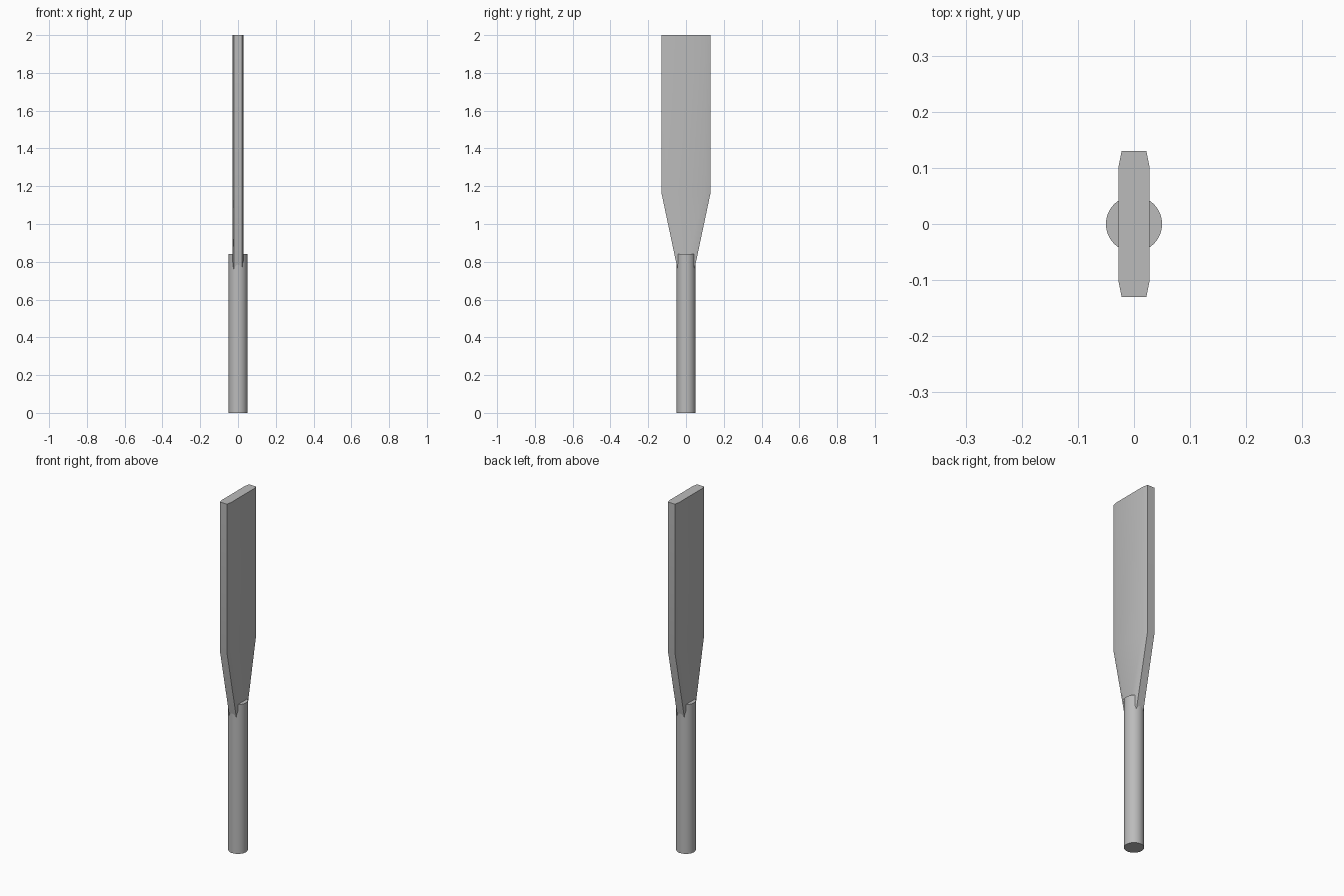
import bpy
import bmesh

cube = bpy.data.objects.get("Cube")
if cube:
    bpy.data.objects.remove(cube, do_unlink=True)

grey = bpy.data.materials.new("plain grey")
grey.use_nodes = True
colour = (0.5, 0.5, 0.5, 1)
grey.diffuse_color = colour
grey.node_tree.nodes["Principled BSDF"].inputs["Base Color"].default_value = colour


def finish(obj):
    """Apply the material and smooth shading with crisp edges."""
    obj.data.materials.append(grey)
    bpy.ops.object.select_all(action='DESELECT')
    obj.select_set(True)
    bpy.context.view_layer.objects.active = obj
    bpy.ops.object.shade_smooth_by_angle(angle=0.55)


# Round handle
handle_height = 0.84
bpy.ops.mesh.primitive_cylinder_add(vertices=48, radius=0.05, depth=handle_height,
                                    location=(0, 0, handle_height / 2))
handle = bpy.context.object
handle.name = "handle"
finish(handle)

# Flat blade: one bevelled section, lofted through three widths
half_section = [(0.028, -0.77), (0.028, 0.77), (0.022, 1.0)]
section = [(0.022, -1.0)] + half_section
section += [(-x, -y) for x, y in section]
stations = [(0.70, 0.032), (1.165, 0.13), (2.0, 0.13)]  # height, half width

bm = bmesh.new()
rings = [[bm.verts.new((x, y * width, z)) for x, y in section] for z, width in stations]
count = len(section)
for low, high in zip(rings, rings[1:]):
    for i in range(count):
        j = (i + 1) % count
        bm.faces.new((low[i], low[j], high[j], high[i]))
bm.faces.new(rings[0][::-1])
bm.faces.new(rings[-1])
bmesh.ops.recalc_face_normals(bm, faces=bm.faces)
mesh = bpy.data.meshes.new("blade")
bm.to_mesh(mesh)
bm.free()
blade = bpy.data.objects.new("blade", mesh)
bpy.context.collection.objects.link(blade)
finish(blade)
